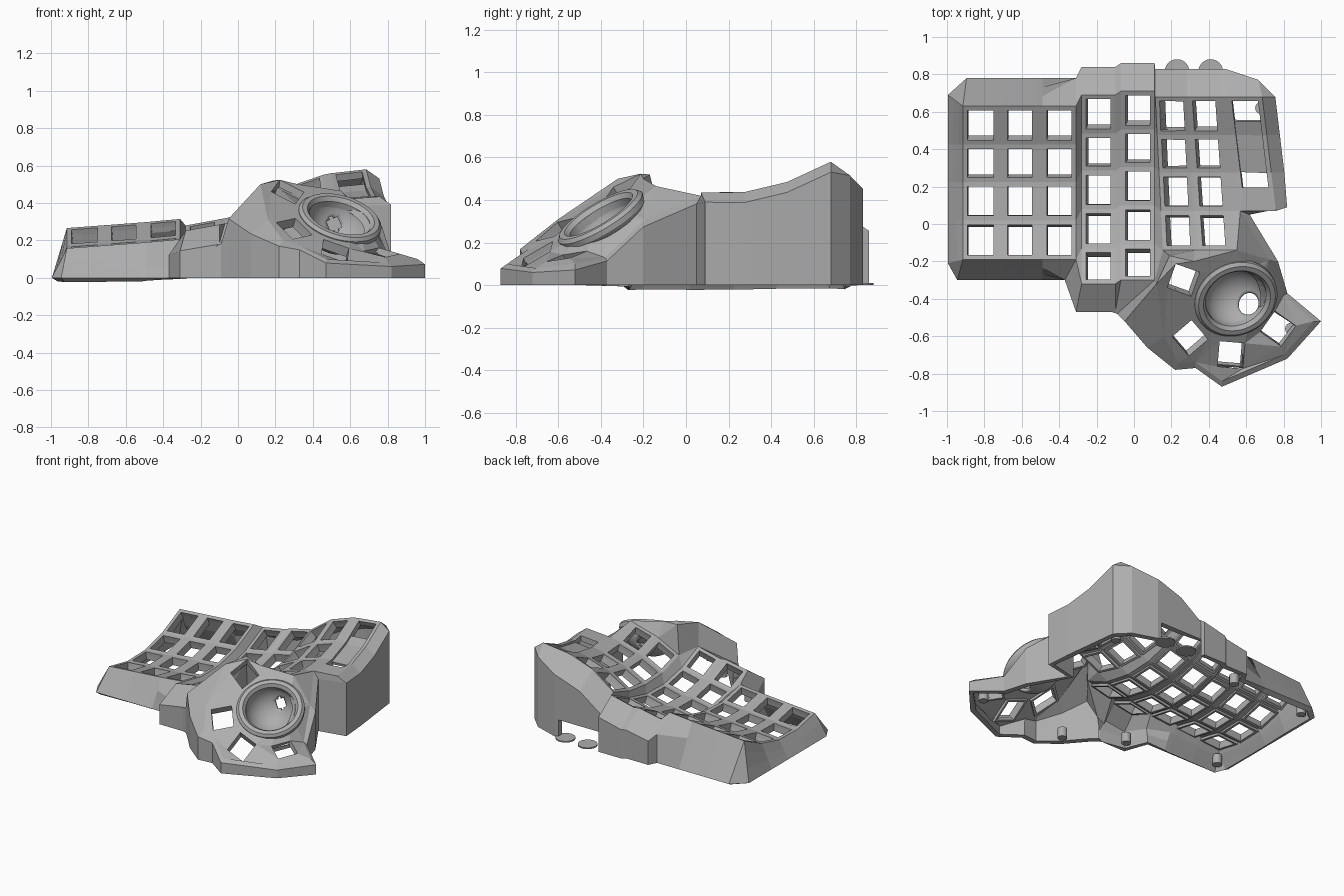
import bpy, bmesh, math
from mathutils import Vector, Matrix

if "Cube" in bpy.data.objects:
    bpy.data.objects.remove(bpy.data.objects["Cube"])

grey = bpy.data.materials.new("matte grey")
grey.use_nodes = True
GREY = (0.42, 0.42, 0.42, 1)
grey.diffuse_color = GREY
grey.node_tree.nodes["Principled BSDF"].inputs["Base Color"].default_value = GREY


def finish(bm, name):
    mesh = bpy.data.meshes.new(name)
    bm.to_mesh(mesh)
    bm.free()
    mesh.materials.append(grey)
    obj = bpy.data.objects.new(name, mesh)
    bpy.context.collection.objects.link(obj)
    return obj


def solidify(obj, thickness):
    mod = obj.modifiers.new("thickness", "SOLIDIFY")
    mod.thickness = thickness
    mod.offset = -1


# Height of the concave, sideways-tilted key surface; the two middle columns sit lower
SLOPE = [(-1, .105), (-.4, .15), (-.31, .16), (-.28, .125), (.02, .18), (.11, .205),
         (.13, .255), (.22, .31), (.4, .385), (.55, .415), (.75, .43)]


def height(x, y):
    for (x0, z0), (x1, z1) in zip(SLOPE, SLOPE[1:]):
        if x <= x1:
            break
    return z0 + (z1 - z0) * (x - x0) / (x1 - x0) + .55 * (y - .1) ** 2


# Thumb area lies on one tilted plane around the ball socket
BALL = Vector((.545, -.4, .315))
AXIS = Vector((.3, -.6, 1)).normalized()


def on_plane(x, y):
    return Vector((x, y, BALL.z - .3 * (x - BALL.x) + .6 * (y - BALL.y)))


bm = bmesh.new()


def face(*verts):
    verts = list(dict.fromkeys(verts))
    return bm.faces.new(verts) if len(verts) > 2 else None


def loop_edges(verts):
    return [bm.edges.get(p) or bm.edges.new(p) for p in zip(verts, verts[1:] + verts[:1])]


def fill(*loops):
    edges = [e for loop in loops for e in loop_edges(loop)]
    bmesh.ops.triangle_fill(bm, use_beauty=True, edges=edges, normal=(0, 0, 1))


# Key columns: centre x, half width, y shift, panels, lean
ROWS = [.63, .425, .225, .02, -.19, -.38]
COLUMNS = [(-.82, .095, 0, 4, 0), (-.61, .09, 0, 4, 0), (-.4, .09, 0, 4, 0),
           (-.19, .09, .06, 5, 0), (.02, .09, .08, 5, 0), (.215, .085, .05, 4, .05),
           (.395, .085, .05, 4, .07), (.63, .095, .05, 3, .12)]
left, right, key_faces = [], [], []
for cx, half, shift, count, lean in COLUMNS:
    sides = []
    for s in (-1, 1):
        side = []
        for y in ROWS[:count + 1]:
            x = cx + s * half - lean * (y - .3)
            side.append(bm.verts.new((x, y + shift, height(x, y))))
        sides.append(side)
    left.append(sides[0])
    right.append(sides[1])
    key_faces.append([face(sides[0][i], sides[0][i + 1], sides[1][i + 1], sides[1][i])
                      for i in range(count)])

# Strips between neighbouring columns
for c in range(len(COLUMNS) - 1):
    for i in range(min(len(right[c]), len(left[c + 1])) - 1):
        face(right[c][i], right[c][i + 1], left[c + 1][i + 1], left[c + 1][i])
face(right[2][4], left[3][5], left[3][4])

# Thumb area, ridge and rim
ridge = [bm.verts.new(p) for p in
         [(.12, -.32, .5), (.19, -.17, .52), (.32, -.2, .5), (.55, -.14, .465)]]
THUMB = [(.16, -.6, .31, -.09, -.06), (.24, -.74, .2, -.02, -.04), (.33, -.74, .17, 0, -.03),
         (.47, -.84, .1, 0, -.03), (.8, -.7, .08, .02, -.02), (.96, -.52, .1, .04, 0),
         (.8, -.38, .13, .02, .01), (.72, -.19, .31, .05, -.01)]
rim = [bm.verts.new(t[:3]) for t in THUMB]
circle = [bm.verts.new(on_plane(BALL.x + .165 * math.cos(a), BALL.y + .165 * math.sin(a)))
          for a in (math.tau * i / 32 for i in range(32))]
holes = []
for x, y, flat in [(.265, -.3, 0), (.3, -.61, 0), (.52, -.7, 0), (.77, -.56, .6)]:
    u = Vector((x - BALL.x, y - BALL.y)).normalized() * .068
    v = Vector((-u.y, u.x))
    corners = [on_plane(*(Vector((x, y)) + a * u + b * v))
               for a, b in ((-1, -1), (1, -1), (1, 1), (-1, 1))]
    for p in corners:
        p.z += (.125 - p.z) * flat
    holes.append([bm.verts.new(p) for p in corners])
fill(ridge[:1] + rim + [left[7][3]] + ridge[:0:-1], circle, *holes)
fill([right[4][4], right[4][5]] + ridge +
     [left[7][3], right[6][3], right[6][4], left[6][4], right[5][4], left[5][4]])

# Outer walls: each rim vertex paired with an outward offset
skirt = [(left[0][0], .02, .15), (left[0][0], -.08, .06)]
skirt += [(v, -.08, 0) for v in left[0][1:4]]
skirt += [(left[0][4], -.08, -.02), (left[0][4], -.03, -.11)]
skirt += [(v, 0, -.11) for v in (right[0][4], left[1][4], right[1][4], left[2][4])]
skirt += [(right[2][4], -.06, -.11), (left[3][5], -.03, -.15), (right[3][5], 0, -.15),
          (left[4][5], -.05, -.17), (right[4][5], -.2, -.18), (ridge[0], -.17, -.2)]
skirt += [(v, t[3], t[4]) for v, t in zip(rim, THUMB)]
skirt += [(left[7][3], .05, -.02), (right[7][3], .06, .02), (right[7][2], .07, 0),
          (right[7][1], .07, 0), (right[7][0], .07, 0), (right[7][0], -.02, .09),
          (left[7][0], -.01, .15)]
for c in range(6, 0, -1):
    skirt += [(right[c][0], 0, .15), (left[c][0], 0, .15)]
skirt.append((right[0][0], 0, .15))

rings = []
for v, dx, dy in skirt:
    x, y, z = v.co
    mid = max(z - .7 * math.hypot(dx, dy), .55 * z)
    column = [v]
    for h in (mid, min(.13, mid / 2), 0):
        t = 1 - h / z if x < -.33 else 1    # low side slopes straight to the ground
        column.append(bm.verts.new((x + dx * t, y + dy * t, h)))
    rings.append(column)
for a, b in zip(rings, rings[1:] + rings[:1]):
    port = a[0] in (right[6][0], left[6][0], right[5][0])
    for i in range(2 if port else 3):
        face(a[i], a[i + 1], b[i + 1], b[i])

# Key openings and the long slot
keys = [f for col in key_faces[:7] for f in col]
bmesh.ops.inset_individual(bm, faces=keys, thickness=.025, use_even_offset=True)
holes += [list(f.verts) for f in keys]
slot = key_faces[7]
bmesh.ops.inset_region(bm, faces=slot, thickness=.025, use_even_offset=True)
slot_verts = sorted({v for f in slot for v in f.verts}, key=lambda v: v.co.y)
for v in slot_verts[:2]:
    v.co += Vector((-.012, .1, .005))
slot_points = [v.co.copy() for v in slot_verts]
hole_points = [[v.co.copy() for v in h] for h in holes]
bmesh.ops.delete(bm, geom=keys + slot, context="FACES")
bmesh.ops.recalc_face_normals(bm, faces=bm.faces)
bm.normal_update()
if sum(f.normal.z * f.calc_area() for f in bm.faces) < 0:
    bmesh.ops.reverse_faces(bm, faces=bm.faces)
solidify(finish(bm, "case_shell"), .04)

# Socket frames under every key opening
bm = bmesh.new()
for pts in hole_points:
    centre = sum(pts, Vector()) / 4
    n = (pts[2] - pts[0]).cross(pts[3] - pts[1]).normalized()
    n *= 1 if n.z > 0 else -1
    loops = []
    for scale, depth in ((1, .025), (1.2, .035), (1.2, .055), (.98, .055)):
        loops.append([bm.verts.new(centre + (p - centre) * scale - n * depth) for p in pts])
    for a, b in zip(loops, loops[1:] + loops[:1]):
        for i in range(4):
            j = (i + 1) % 4
            bm.faces.new((a[i], a[j], b[j], b[i]))
bmesh.ops.recalc_face_normals(bm, faces=bm.faces)
finish(bm, "key_sockets")

# Recessed plate in the long slot, open at both ends
bm = bmesh.new()
pairs = [sorted(slot_points[i:i + 2], key=lambda p: p.x) for i in (2, 4, 6)]
pairs[2] = [p.lerp(q, .4) for p, q in zip(pairs[1], pairs[2])]
lines = [[bm.verts.new(p - Vector((0, 0, .015))) for p in pair] for pair in pairs]
for a, b in zip(lines, lines[1:]):
    bm.faces.new((a[0], a[1], b[1], b[0]))
solidify(finish(bm, "slot_plate"), .02)

# Ball socket ring, turned around the tilted axis
TILT = AXIS.to_track_quat("Z", "Y").to_matrix().to_4x4()
bm = bmesh.new()
profile = [(.168, -.04), (.215, -.04), (.228, -.02), (.228, .005), (.212, .022), (.185, .022), (.168, .0)]
pts = [bm.verts.new((r, 0, z)) for r, z in profile]
edges = loop_edges(pts)
bmesh.ops.spin(bm, geom=pts + edges, cent=(0, 0, 0), axis=(0, 0, 1), angle=math.tau,
               steps=48, use_merge=True)
bmesh.ops.recalc_face_normals(bm, faces=bm.faces)
bm.transform(Matrix.Translation(BALL) @ TILT)
ring = finish(bm, "ball_ring")

# Ball cup with a round sensor opening and a side opening
SENSOR = Vector((.075, -.03, -.16)).normalized()
SIDE = Vector((-.03, .16, -.03)).normalized()
bm = bmesh.new()
bmesh.ops.create_uvsphere(bm, u_segments=48, v_segments=36, radius=.172)
bm.transform(SENSOR.to_track_quat("Z", "Y").to_matrix().to_4x4())
bmesh.ops.bisect_plane(bm, geom=bm.verts[:] + bm.edges[:] + bm.faces[:], plane_co=(0, 0, 0),
                       plane_no=AXIS, clear_outer=True)
cut = []
for f in bm.faces:
    d = f.calc_center_median().normalized()
    if d.angle(SENSOR) < .35 or d.angle(SIDE) < .24:
        cut.append(f)
bmesh.ops.delete(bm, geom=cut, context="FACES")
bm.transform(Matrix.Translation(BALL))
cup = finish(bm, "ball_cup")
solidify(cup, -.02)


# Screw posts inside the base and loose discs at the ports
def cylinder(name, x, y, radius, depth):
    bm = bmesh.new()
    bmesh.ops.create_cone(bm, cap_ends=True, segments=24, radius1=radius, radius2=radius, depth=depth,
                          matrix=Matrix.Translation((x, y, depth / 2)))
    finish(bm, name)


for x, y in [(-.9, .66), (-.9, -.21), (-.3, .68), (-.25, -.38), (.68, .62), (.12, -.6), (.84, -.56)]:
    cylinder("screw_post", x, y, .032, .07)
for x in (.23, .41):
    cylinder("port_disc", x, .815, .066, .01)

for obj in (ring, cup):
    bpy.ops.object.select_all(action="DESELECT")
    obj.select_set(True)
    bpy.context.view_layer.objects.active = obj
    bpy.ops.object.shade_smooth_by_angle()
